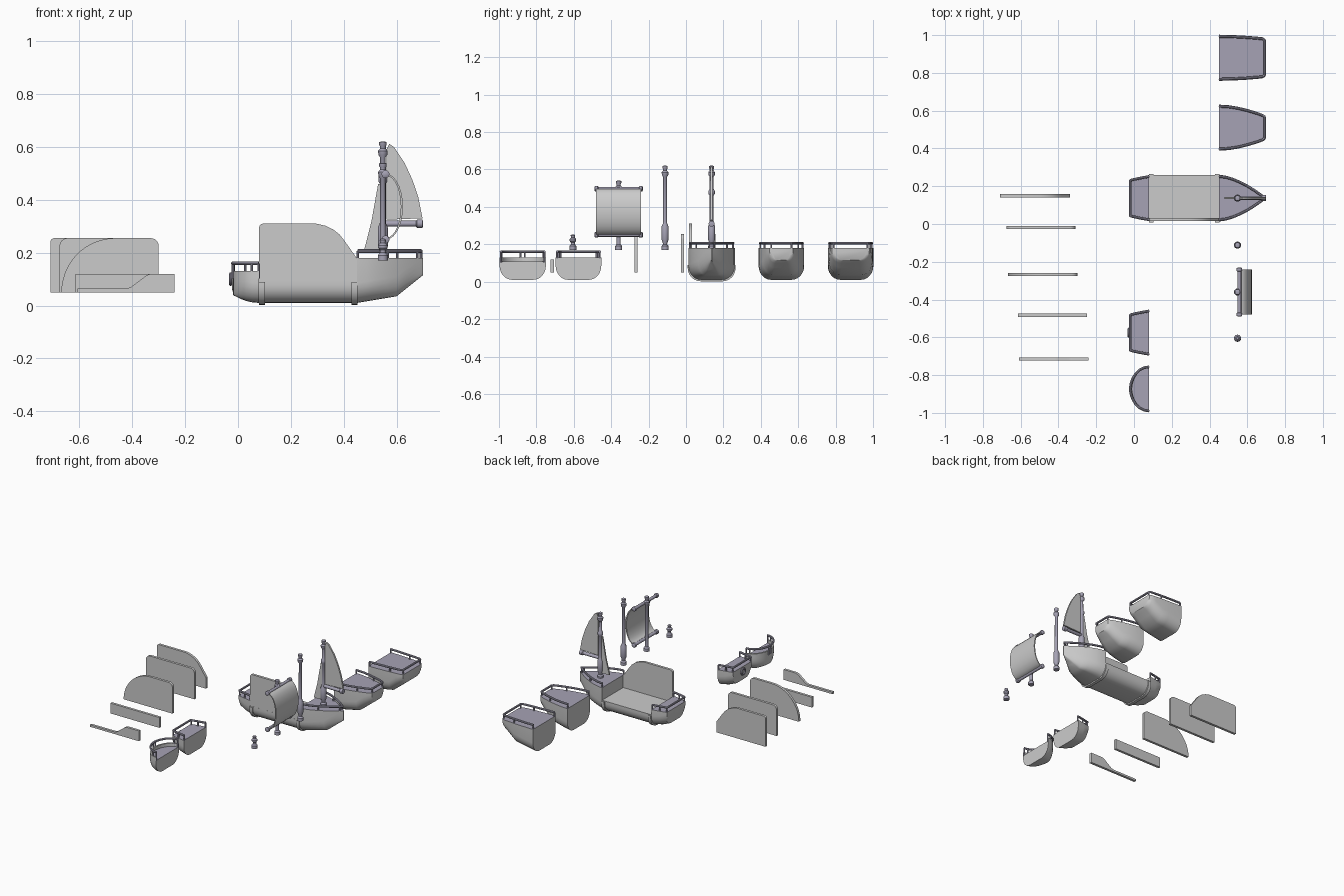
import bpy, bmesh
from math import cos, sin, pi, radians
from mathutils import Vector

cube = bpy.data.objects.get("Cube")
if cube:
    bpy.data.objects.remove(cube)


def material(name, rgb):
    m = bpy.data.materials.new(name)
    m.use_nodes = True
    m.diffuse_color = (*rgb, 1)
    m.node_tree.nodes["Principled BSDF"].inputs["Base Color"].default_value = (*rgb, 1)
    return m


GREY = material("pale grey", (0.6, 0.6, 0.6))
LAV = material("lavender grey", (0.38, 0.365, 0.46))


def finish(name, bm, mats, smooth=True):
    bmesh.ops.recalc_face_normals(bm, faces=bm.faces[:])
    me = bpy.data.meshes.new(name)
    bm.to_mesh(me)
    bm.free()
    ob = bpy.data.objects.new(name, me)
    bpy.context.collection.objects.link(ob)
    for m in mats:
        me.materials.append(m)
    if smooth:
        bpy.ops.object.select_all(action='DESELECT')
        ob.select_set(True)
        bpy.context.view_layer.objects.active = ob
        bpy.ops.object.shade_smooth_by_angle(angle=radians(35))
    return ob


def loft(name, rings, mats, top=None):
    """Skin closed rings; flat faces at height top get the second material."""
    bm = bmesh.new()
    rows = [[bm.verts.new(p) for p in r] for r in rings]
    n = len(rows[0])
    for a, b in zip(rows, rows[1:]):
        for i in range(n):
            j = (i + 1) % n
            bm.faces.new((a[i], a[j], b[j], b[i]))
    bm.faces.new(rows[0])
    bm.faces.new(rows[-1])
    if top is not None:
        for f in bm.faces:
            if all(abs(v.co.z - top) < 1e-4 for v in f.verts):
                f.material_index = 1
    return finish(name, bm, mats)


def plate(name, pts, y, thick, mat=GREY):
    """Upright board: xz outline extruded along y."""
    rings = [[(x, yy, z) for x, z in pts] for yy in (y - thick / 2, y + thick / 2)]
    return loft(name, rings, [mat])


def lathe(name, base, axis, profile, mat=LAV, n=16):
    """Turned part: (radius, distance) profile along an axis."""
    d = Vector(axis).normalized()
    u = d.orthogonal().normalized()
    v = d.cross(u)
    rings = [[Vector(base) + d * h + (u * cos(2 * pi * i / n) + v * sin(2 * pi * i / n)) * r
              for i in range(n)] for r, h in profile]
    return loft(name, rings, [mat])


def arc(cx, cz, rx, rz, a0, a1, n=6):
    return [(cx + rx * cos(radians(a0 + (a1 - a0) * i / n)),
             cz + rz * sin(radians(a0 + (a1 - a0) * i / n))) for i in range(n + 1)]


def section(x, w, k, top, cy):
    r, ry = min(0.075, (top - k) * 0.8), min(0.075, w * 0.55)
    half = [(w, top)] + arc(w - ry, k + r, ry, r, 0, -90)
    pts = half + [(-y, z) for y, z in reversed(half)]
    return [(x, cy + y, z) for y, z in pts]


def hull(name, stations, top, cy, deck=True):
    loft(name, [section(x, w, k, top, cy) for x, w, k in stations],
         [GREY, LAV if deck else GREY], top)


def tube(name, path, radius):
    cu = bpy.data.curves.new(name, 'CURVE')
    cu.dimensions = '3D'
    cu.bevel_depth, cu.bevel_resolution, cu.use_fill_caps = radius, 2, True
    sp = cu.splines.new('POLY')
    sp.points.add(len(path) - 1)
    for p, co in zip(sp.points, path):
        p.co = (*co, 1)
    tmp = bpy.data.objects.new(name + "_curve", cu)
    bpy.context.collection.objects.link(tmp)
    me = bpy.data.meshes.new_from_object(tmp.evaluated_get(bpy.context.evaluated_depsgraph_get()))
    bpy.data.objects.remove(tmp)
    bm = bmesh.new()
    bm.from_mesh(me)
    bpy.data.meshes.remove(me)
    return finish(name, bm, [LAV])


def railing(name, half, cy, deck, rail, posts):
    """Handrail along a mirrored outline, standing on posts."""
    path = half + [(x, -y) for x, y in reversed(half) if y > 0.001]
    tube(name + "_handrail", [(x, cy + y, rail) for x, y in path], 0.007)
    for i in posts:
        for s in (-1, 1):
            x, y = half[i]
            lathe(name + "_post", (x, cy + s * y, deck - 0.005), (0, 0, 1),
                  [(0.005, 0), (0.005, rail - deck + 0.005)], n=8)


# Bow sections
def bow_keel(x):
    return 0.01 + 0.025 * (x - 0.45) / 0.15 if x < 0.6 else 0.035 + 0.8 * (x - 0.6)


pointed = [(0.45 + 0.25 * t, 0.122 * (1 - t ** 1.65) + 0.002)
           for t in (0, 0.15, 0.3, 0.45, 0.6, 0.75, 0.9, 1)]
tapered = [(0.45, 0.122), (0.5, 0.119), (0.55, 0.111), (0.6, 0.099), (0.65, 0.084),
           (0.68, 0.073), (0.695, 0.063), (0.7, 0.048)]
square = [(0.45, 0.122), (0.5, 0.121), (0.55, 0.119), (0.6, 0.116), (0.65, 0.112),
          (0.68, 0.109), (0.695, 0.1), (0.7, 0.085)]
for name, plan, cy in (("pointed_bow", pointed, 0.137), ("tapered_bow", tapered, 0.51),
                       ("square_bow", square, 0.88)):
    hull(name, [(x, w, bow_keel(x)) for x, w in plan], 0.18, cy)
    rim = [(min(x + 0.003, 0.692), max(w - 0.009, 0)) for x, w in plan]
    railing(name, rim, cy, 0.18, 0.206, (0, 3, 6))

# Stern sections
flat_plan = [(0.08, 0.122, 0.01), (0.03, 0.113, 0.02), (-0.015, 0.103, 0.037), (-0.022, 0.1, 0.06)]
round_plan = [(0.08 - 0.098 * sin(radians(a)), 0.122 * cos(radians(a)) + 0.002,
               0.01 + 0.03 * sin(radians(a)) ** 2) for a in (0, 15, 30, 45, 60, 72, 82, 90)]
for name, plan, cy, deck in (("main_stern", flat_plan, 0.137, 0.13),
                             ("flat_stern", flat_plan, -0.575, 0.13),
                             ("round_stern", round_plan, -0.873, 0.108)):
    hull(name, plan, deck, cy)
    rim = [(max(x - 0.002, -0.02), max(w - 0.008, 0)) for x, w, k in plan]
    railing(name, rim, cy, deck, 0.16, (0, 1, len(rim) - 2))

# Bulwark around the round stern
outer = [(x, w) for x, w, k in round_plan]
inner = [(x + 0.008 * (x < 0.07), max(w - 0.008, 0)) for x, w in outer]
for s in (-1, 1):
    ring = [(x, -0.873 + s * y) for x, y in outer + inner[::-1]]
    loft("round_stern_bulwark", [[(x, y, z) for x, y in ring] for z in (0.1, 0.13)], [GREY])

# Ring ornament on the flat transom
tube("transom_ring", [(-0.028, -0.575 + y, z) for y, z in arc(0, 0.1, 0.02, 0.02, 0, 360, 16)], 0.006)

# Bed body with straps
hull("bed_body", [(0.08, 0.122, 0.01), (0.45, 0.122, 0.01)], 0.095, 0.137, deck=False)
for x in (0.08, 0.43):
    hull("hull_strap", [(x, 0.128, 0.002), (x + 0.022, 0.128, 0.002)], 0.09, 0.137, deck=False)


# Side boards: one on the bed, five loose
def sloped(dx, dz):
    pts = [(0.08, 0.095)] + arc(0.095, 0.295, 0.015, 0.015, 180, 90, 4)
    pts += [(0.295, 0.31), (0.33, 0.302), (0.36, 0.288), (0.385, 0.268), (0.405, 0.242),
            (0.45, 0.178), (0.45, 0.095)]
    return [(x + dx, max(z + dz, 0.05)) for x, z in pts]


plate("bed_side_board", sloped(0, 0), 0.024, 0.017)
plate("sloped_board", sloped(-0.79, -0.055), 0.15, 0.017)
plate("rounded_board", [(-0.675, 0.05)] + arc(-0.645, 0.225, 0.03, 0.03, 180, 90)
      + arc(-0.34, 0.225, 0.03, 0.03, 90, 0) + [(-0.31, 0.05)], -0.018, 0.017)
plate("quarter_curve_board", arc(-0.465, 0.05, 0.203, 0.205, 180, 90, 14)
      + arc(-0.33, 0.225, 0.03, 0.03, 90, 0) + [(-0.3, 0.05)], -0.267, 0.017)
plate("low_board", [(-0.615, 0.05), (-0.615, 0.12), (-0.248, 0.12), (-0.248, 0.05)], -0.483, 0.017)
plate("stepped_board", [(-0.608, 0.05), (-0.608, 0.064), (-0.42, 0.064), (-0.405, 0.07),
                        (-0.345, 0.115), (-0.33, 0.12), (-0.24, 0.12), (-0.24, 0.05)], -0.715, 0.017)

# Masts
foot = [(0.019, 0), (0.019, 0.02), (0.011, 0.03)]
tip = [(0.01, -0.06), (0.017, -0.05), (0.018, -0.035), (0.011, -0.026), (0.011, -0.018),
       (0.014, -0.013), (0.014, -0.002), (0.008, 0)]
socket = [(0.013, 0.04), (0.019, 0.055), (0.019, 0.125), (0.012, 0.14), (0.011, 0.15)]


def mast(name, y, height, mid):
    lathe(name, (0.548, y, 0.17), (0, 0, 1), foot + mid + [(r, height + h) for r, h in tip])


collar = [(0.011, 0.29), (0.017, 0.3), (0.017, 0.315), (0.011, 0.325)]
mast("main_mast", 0.137, 0.45, socket + collar)
mast("plain_mast", -0.112, 0.45, socket)
mast("square_rig_mast", -0.36, 0.37, [])
lathe("mast_stub", (0.548, -0.605, 0.17), (0, 0, 1),
      foot + [(0.011, 0.04), (0.018, 0.048), (0.018, 0.058), (0.01, 0.066), (0.012, 0.078), (0.006, 0.083)])

# Fore-and-aft rig
boom = [(0.008, 0), (0.011, 0.01), (0.011, 0.125), (0.016, 0.13), (0.016, 0.15), (0.008, 0.152)]
lathe("boom", (0.548, 0.137, 0.31), (1, 0, 0), boom)
plate("main_sail", [(0.562, 0.325), (0.562, 0.59), (0.572, 0.612), (0.59, 0.6), (0.63, 0.54),
                    (0.66, 0.475), (0.682, 0.41), (0.698, 0.33)], 0.137, 0.012)
plate("small_aft_sail", [(0.478, 0.213), (0.505, 0.32), (0.53, 0.46), (0.538, 0.46), (0.538, 0.213)],
      0.137, 0.01)

# Square rig: yards and billowing sail
yard = [(0.008, 0), (0.015, 0.004), (0.015, 0.018), (0.01, 0.022), (0.01, 0.238),
        (0.015, 0.242), (0.015, 0.256), (0.008, 0.26)]
for z in (0.497, 0.25):
    lathe("yard", (0.558, -0.49, z), (0, 1, 0), yard)
plate("square_sail", arc(0.56, 0.374, 0.064, 0.124, 90, -90, 14)
      + arc(0.56, 0.374, 0.056, 0.118, -90, 90, 14), -0.36, 0.24)
